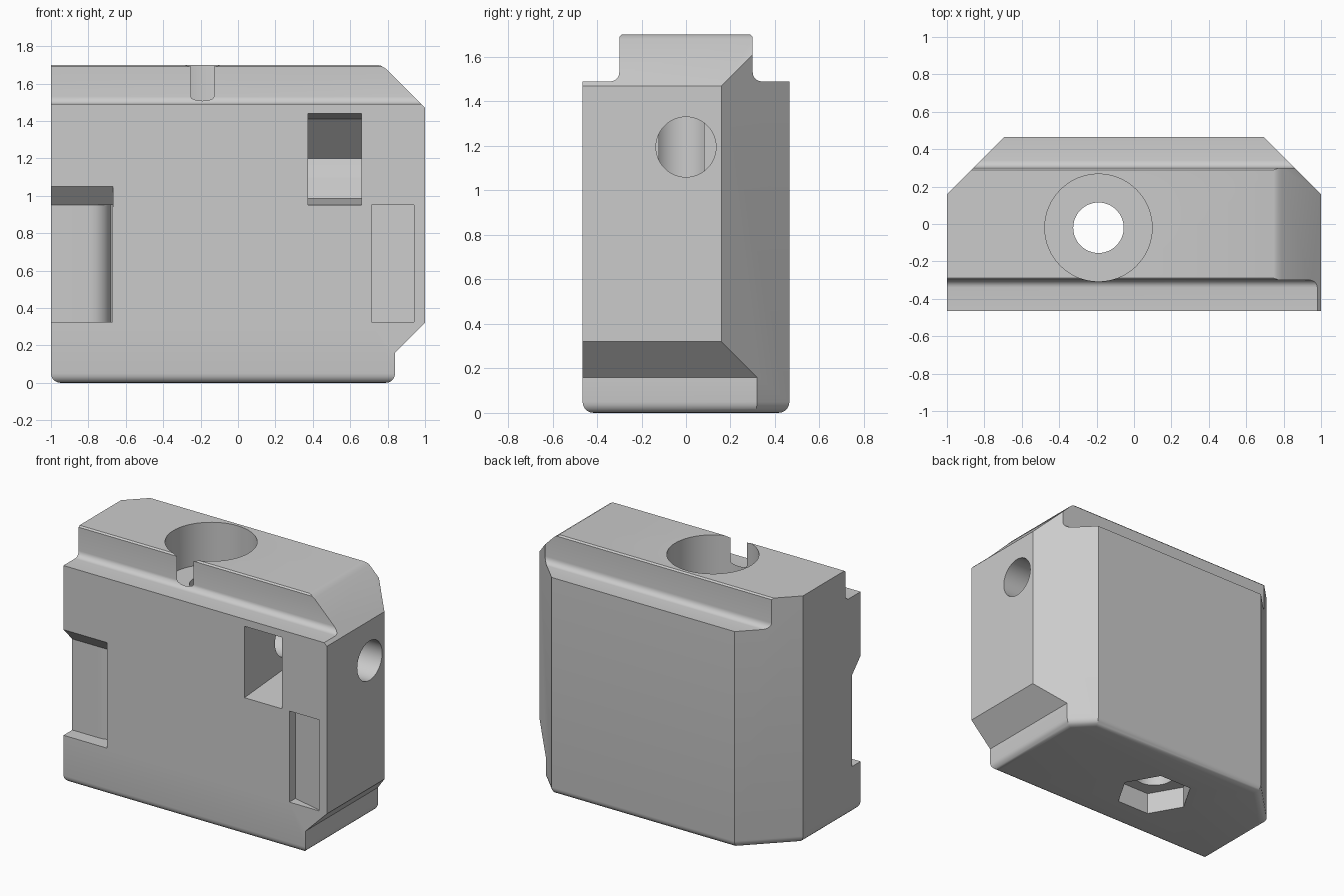
import bpy, bmesh, math
from mathutils import Vector

old = bpy.data.objects.get("Cube")
if old:
    bpy.data.objects.remove(old, do_unlink=True)

grey = bpy.data.materials.new("plain_grey")
grey.use_nodes = True
grey.diffuse_color = (0.6, 0.6, 0.6, 1)
grey.node_tree.nodes["Principled BSDF"].inputs["Base Color"].default_value = (0.6, 0.6, 0.6, 1)


def prism(name, points, axis, lo, hi):
    """Extrude a closed outline along one axis; outline uses the other two axes in order."""
    def place(p, t):
        c = list(p)
        c.insert("xyz".index(axis), t)
        return Vector(c)
    bm = bmesh.new()
    a = [bm.verts.new(place(p, lo)) for p in points]
    b = [bm.verts.new(place(p, hi)) for p in points]
    n = len(points)
    bm.faces.new(a)
    bm.faces.new(b)
    for i in range(n):
        j = (i + 1) % n
        bm.faces.new((a[i], a[j], b[j], b[i]))
    bmesh.ops.recalc_face_normals(bm, faces=bm.faces)
    mesh = bpy.data.meshes.new(name)
    bm.to_mesh(mesh)
    bm.free()
    mesh.materials.append(grey)
    ob = bpy.data.objects.new(name, mesh)
    bpy.context.collection.objects.link(ob)
    return ob


def ring(cx, cy, r, n=48):
    return [(cx + r * math.cos(math.tau * i / n), cy + r * math.sin(math.tau * i / n))
            for i in range(n)]


def combine(target, tool, operation="DIFFERENCE"):
    """Apply a boolean and discard its tool."""
    tool.hide_render = True
    mod = target.modifiers.new("cut", "BOOLEAN")
    mod.operation, mod.solver, mod.object = operation, "EXACT", tool
    bpy.context.view_layer.objects.active = target
    bpy.ops.object.modifier_apply(modifier=mod.name)
    bpy.data.objects.remove(tool, do_unlink=True)


# Body section: block with a raised rib and filleted shoulders
side = [(0.465, 0), (0.465, 1.49)]
for i in range(7):
    a = math.radians(270 - 15 * i)
    side.append((0.34 + 0.04 * math.cos(a), 1.53 + 0.04 * math.sin(a)))
side += [(0.3, 1.69), (0.29, 1.7)]
body = prism("block_body", side + [(-y, z) for y, z in reversed(side)], "x", -1, 1)

# Outer outline: sloped rib end and stepped foot
outline = [(-1.1, -0.1), (0.84, -0.1), (0.84, 0.16), (1, 0.32),
           (1, 1.47), (0.79, 1.68), (0.765, 1.695), (0.74, 1.702), (0.74, 1.8), (-1.1, 1.8)]
end_cut = prism("end_cut", [(0.74, 1.702), (0.765, 1.695), (0.79, 1.68),
                            (1, 1.47), (1.2, 1.27), (1.2, 1.9), (0.74, 1.9)], "y", -1, 1)
combine(body, end_cut)
combine(body, prism("foot_cut", [(0.84, -0.1), (0.84, 0.16), (1.1, 0.42), (1.1, -0.1)], "y", -1, 1))

# Chamfered rear corners
for s in (-1, 1):
    combine(body, prism("corner_cut", [(s * 1.16, 0), (s * 0.56, 0.6), (s * 1.16, 0.6)], "z", -1, 3))

# Rounded bottom edge
bm = bmesh.new()
bm.from_mesh(body.data)
bmesh.ops.dissolve_limit(bm, angle_limit=0.01, verts=bm.verts, edges=bm.edges)
rim = [e for e in bm.edges if all(abs(v.co.z) < 1e-4 for v in e.verts)]
bmesh.ops.bevel(bm, geom=rim, offset=0.05, segments=5, profile=0.5, affect="EDGES")
bm.to_mesh(body.data)
bm.free()

# Vertical bolt hole, round head seat and hexagonal nut recess
cx, cy = -0.19, -0.02
combine(body, prism("bolt_cut", ring(cx, cy, 0.135), "z", -1, 3))
combine(body, prism("head_cut", ring(cx, cy, 0.287, 64), "z", 1.41, 3))
combine(body, prism("nut_cut", ring(cx, cy, 0.25, 6), "z", -1, 0.15))

# Front window: drafted pocket ending in a vee
combine(body, prism("window_cut", [(-0.6, 0.94), (-0.02, 0.985), (0.195, 1.2),
                                   (-0.02, 1.41), (-0.6, 1.45)], "x", 0.375, 0.66))
# Side bore passing through the window
combine(body, prism("side_cut", ring(0, 1.195, 0.135), "x", -0.1, 2))

# Left front recess with rounded inner step and sloped ceiling
step = [(-1.2, -0.37), (-0.79, -0.37)]
for i in range(1, 7):
    a = math.radians(15 * i)
    step.append((-0.79 + 0.11 * math.sin(a), -0.26 - 0.11 * math.cos(a)))
combine(body, prism("recess_cut", step + [(-0.67, -0.26), (-0.67, -0.6), (-1.2, -0.6)],
                    "z", 0.325, 0.95))
combine(body, prism("ceiling_cut", [(-0.6, 0.94), (-0.37, 0.94), (-0.37, 0.95),
                                    (-0.465, 1.05), (-0.6, 1.05)], "x", -1.2, -0.669))

# Right front shallow ramp pocket
combine(body, prism("ramp_cut", [(0.715, -0.6), (0.715, -0.4), (0.94, -0.455), (0.94, -0.6)],
                    "z", 0.325, 0.95))

# Smooth curved walls, keep corners crisp
bpy.ops.object.select_all(action="DESELECT")
body.select_set(True)
bpy.context.view_layer.objects.active = body
bpy.ops.object.shade_smooth_by_angle(angle=math.radians(28))
